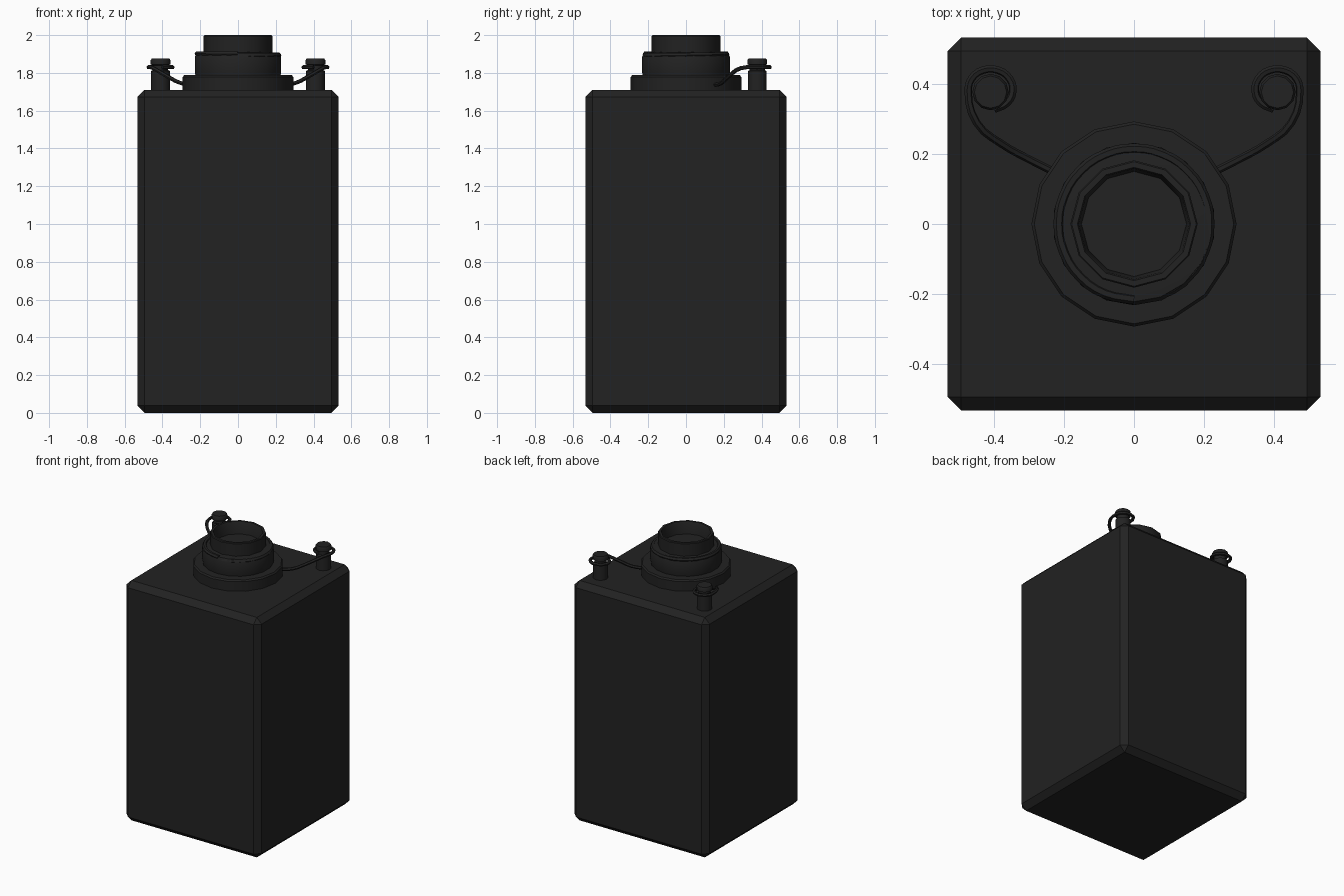
import bpy, bmesh, math
from mathutils import Vector

cube = bpy.data.objects.get("Cube")
if cube:
    bpy.data.objects.remove(cube, do_unlink=True)

mat = bpy.data.materials.new("matte_black")
mat.use_nodes = True
COLOUR = (0.016, 0.016, 0.016, 1)
mat.diffuse_color = COLOUR
bsdf = mat.node_tree.nodes["Principled BSDF"]
bsdf.inputs["Base Color"].default_value = COLOUR
bsdf.inputs["Roughness"].default_value = 0.7


def finish(name, bm, smooth=True):
    bmesh.ops.recalc_face_normals(bm, faces=bm.faces)
    mesh = bpy.data.meshes.new(name)
    bm.to_mesh(mesh)
    bm.free()
    mesh.materials.append(mat)
    ob = bpy.data.objects.new(name, mesh)
    bpy.context.collection.objects.link(ob)
    if smooth:
        bpy.ops.object.select_all(action='DESELECT')
        ob.select_set(True)
        bpy.context.view_layer.objects.active = ob
        bpy.ops.object.shade_smooth_by_angle(angle=math.radians(35))
    return ob


def lathe(name, profile, sides, centre=(0, 0)):
    """Revolve (radius, z) points about a vertical axis; both ends are capped."""
    bm = bmesh.new()
    rings = []
    for r, z in profile:
        ring = []
        for i in range(sides):
            a = math.tau * i / sides + math.pi / 2
            ring.append(bm.verts.new((centre[0] + r * math.cos(a),
                                      centre[1] + r * math.sin(a), z)))
        rings.append(ring)
    for low, high in zip(rings, rings[1:]):
        for i in range(sides):
            j = (i + 1) % sides
            bm.faces.new((low[i], low[j], high[j], high[i]))
    bm.faces.new(rings[0])
    bm.faces.new(rings[-1])
    return finish(name, bm)


def wire(name, points, radius):
    """Round wire through points, turned into a mesh."""
    curve = bpy.data.curves.new(name, 'CURVE')
    curve.dimensions = '3D'
    curve.bevel_depth = radius
    curve.bevel_resolution = 1
    curve.use_fill_caps = True
    curve.resolution_u = 3
    spline = curve.splines.new('BEZIER')
    spline.bezier_points.add(len(points) - 1)
    for bp, p in zip(spline.bezier_points, points):
        bp.co = p
        bp.handle_left_type = bp.handle_right_type = 'AUTO'
    temp = bpy.data.objects.new(name + "_path", curve)
    bpy.context.collection.objects.link(temp)
    mesh = bpy.data.meshes.new_from_object(
        temp.evaluated_get(bpy.context.evaluated_depsgraph_get()))
    bpy.data.objects.remove(temp, do_unlink=True)
    bm = bmesh.new()
    bm.from_mesh(mesh)
    bpy.data.meshes.remove(mesh)
    for f in bm.faces:
        f.material_index = 0
    return finish(name, bm)


# Chamfered battery case
TOP = 1.71
bm = bmesh.new()
bmesh.ops.create_cube(bm, size=1)
for v in bm.verts:
    v.co = Vector((v.co.x * 1.065, v.co.y * 1.065, (v.co.z + 0.5) * TOP))
bmesh.ops.bevel(bm, geom=bm.edges[:], offset=0.038, segments=1, affect='EDGES')
finish("case", bm, smooth=False)

# Flange and stepped collar
lathe("flange", [(0.293, 1.70), (0.293, 1.778), (0.285, 1.788), (0.2, 1.788)], 16)
lathe("collar", [(0.225, 1.77), (0.232, 1.80), (0.232, 1.885), (0.222, 1.905),
                 (0.17, 1.91)], 18)

# Hollow spout, open at the top
lathe("spout", [(0.182, 1.88), (0.182, 1.995), (0.178, 2.0), (0.162, 2.0),
                (0.158, 1.992), (0.15, 1.915)], 12)

# Slightly tilted lip around the collar
wire("lip", [(0.215 * math.cos(a), 0.215 * math.sin(a), 1.893 + 0.008 * math.sin(a / 2))
             for a in (math.tau * i / 16 - math.pi / 2 for i in range(17))], 0.015)

# Terminal posts with wires looped round them, mirrored left and right
PY = 0.377
for side, s in (("left", 1), ("right", -1)):
    lathe(side + "_post", [(0.05, 1.70), (0.05, 1.81), (0.04, 1.815), (0.04, 1.84),
                           (0.052, 1.845), (0.052, 1.868), (0.046, 1.877)],
          12, (s * 0.41, PY))
    path = [(0.21, 0.14, 1.735), (0.30, 0.185, 1.745), (0.38, 0.23, 1.785),
            (0.45, 0.29, 1.825)]
    for i in range(8):
        a = math.radians(-5 + 38 * i)
        path.append((0.41 + 0.064 * math.cos(a), PY + 0.008 + 0.058 * math.sin(a), 1.83))
    wire(side + "_wire", [(s * x, y, z) for x, y, z in path], 0.011)
